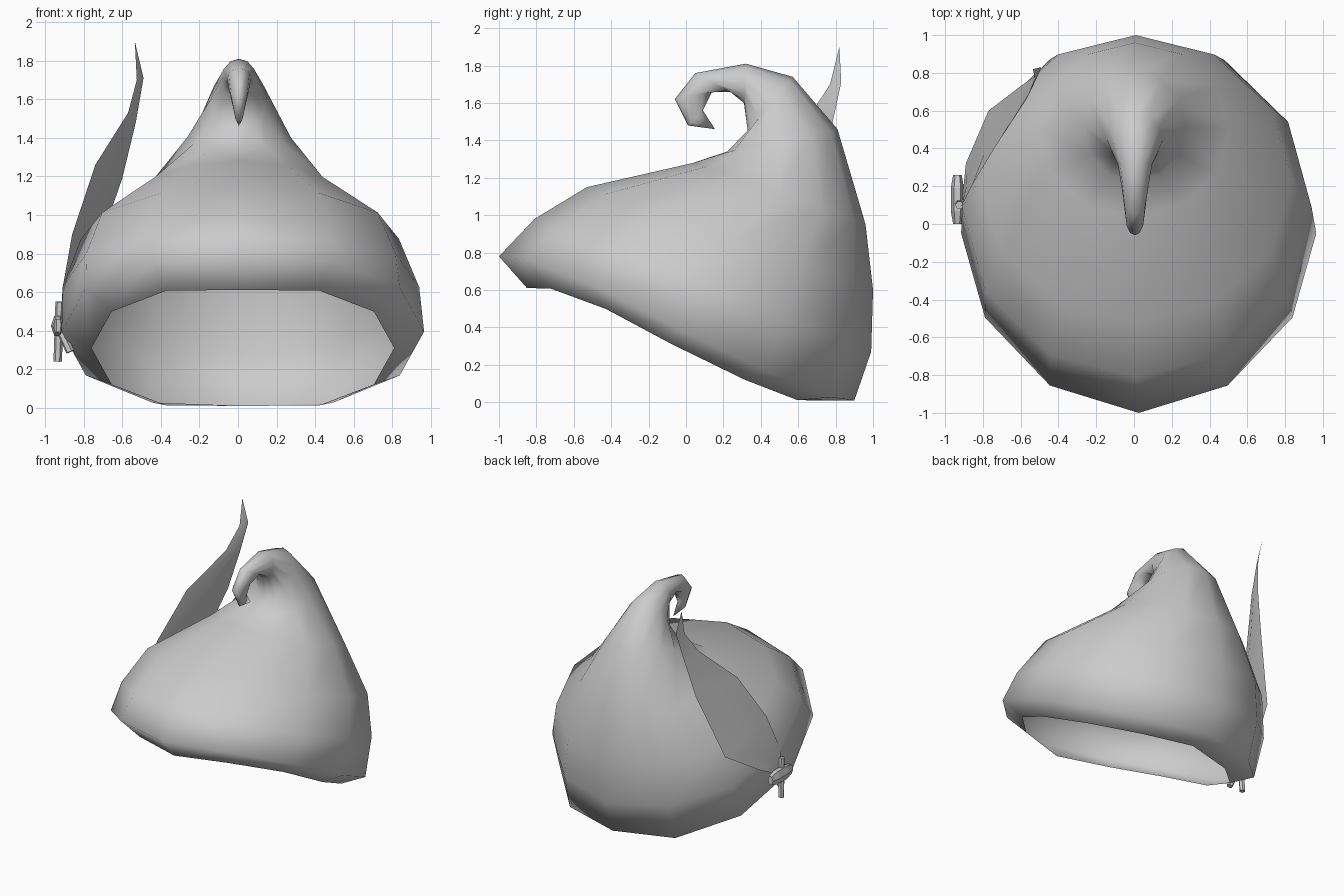
import bpy, bmesh, math
from mathutils import Vector

if "Cube" in bpy.data.objects:
    bpy.data.objects.remove(bpy.data.objects["Cube"])


def make_object(name, rows, closed, tip=None, smooth=True):
    """Skin consecutive rows of points, optionally ending in a single tip."""
    bm = bmesh.new()
    grid = [[bm.verts.new(p) for p in row] for row in rows]
    n = len(rows[0])
    span = range(n if closed else n - 1)
    for a, b in zip(grid, grid[1:]):
        for i in span:
            j = (i + 1) % n
            bm.faces.new((a[i], a[j], b[j], b[i]))
    if tip:
        t = bm.verts.new(tip)
        for i in span:
            bm.faces.new((grid[-1][i], grid[-1][(i + 1) % n], t))
    bmesh.ops.recalc_face_normals(bm, faces=bm.faces)
    mesh = bpy.data.meshes.new(name)
    bm.to_mesh(mesh)
    bm.free()
    for p in mesh.polygons:
        p.use_smooth = smooth
    obj = bpy.data.objects.new(name, mesh)
    bpy.context.collection.objects.link(obj)
    return obj


def ring(fy, fz, by, bz, half_width, shift=0.0, bend=0.0, sides=12):
    """Oval through a front and a back point of the side profile.
    shift moves its sides in x, bend gives the brim a slight S-curve."""
    f, b = Vector((0, fy, fz)), Vector((0, by, bz))
    c, r = (f + b) / 2, (f - b) / 2
    points = []
    for k in range(sides):
        t = k * math.tau / sides
        p = c + r * math.cos(t)
        p.x = half_width * math.sin(t) + shift
        p.z += bend * abs(math.sin(t)) * math.cos(t)
        p.y += bend * max(0, math.cos(t)) * math.sin(t) ** 2
        points.append(p)
    return points


def rod(name, start, end, radius, sides=6):
    a, b = Vector(start), Vector(end)
    bpy.ops.mesh.primitive_cylinder_add(vertices=sides, radius=radius, depth=(b - a).length,
                                        location=(a + b) / 2)
    o = bpy.context.object
    o.name = name
    o.rotation_euler = (b - a).to_track_quat('Z', 'Y').to_euler()
    return o


# Hat body: open brim rolling outward, cone, and curled-over tip
profile = [
    (-0.85, 0.61, 0.70, 0.01, 0.785, 0.025, 0.09),
    (-1.00, 0.78, 0.90, 0.01, 0.94, 0.025, 0.08),
    (-0.81, 0.98, 0.99, 0.27, 0.925, 0.015),
    (-0.53, 1.15, 1.00, 0.60, 0.825, 0.01),
    (0.04, 1.28, 0.96, 0.95, 0.50, 0.005),
    (0.22, 1.34, 0.81, 1.46, 0.27, 0.005),
    (0.33, 1.45, 0.57, 1.74, 0.15, 0.005),
    (0.31, 1.60, 0.32, 1.81, 0.09, 0.005),
    (0.24, 1.66, 0.05, 1.76, 0.063, 0.005),
    (0.14, 1.66, -0.06, 1.62, 0.05, 0.005),
    (0.09, 1.56, 0.01, 1.48, 0.022, 0.005),
]
make_object("hat_body", [ring(*p) for p in profile], True, tip=(0.005, 0.155, 1.46))

# Feather: front edge and back edge, folded along a spine
edges = [
    ((-0.92, 0.08, 0.44), (-0.91, 0.13, 0.42)),
    ((-0.91, 0.10, 0.62), (-0.89, 0.32, 0.52)),
    ((-0.86, 0.20, 0.90), (-0.77, 0.60, 0.70)),
    ((-0.74, 0.40, 1.26), (-0.60, 0.73, 1.19)),
    ((-0.57, 0.66, 1.53), (-0.53, 0.78, 1.48)),
    ((-0.525, 0.77, 1.70), (-0.49, 0.83, 1.71)),
]
rows = []
for a, b in edges:
    a, b = Vector(a), Vector(b)
    spine = (a + b) / 2 + Vector((0.05, -0.05, 0)) * (b - a).length
    rows.append((a, spine, b))
make_object("feather", rows, False, tip=(-0.535, 0.82, 1.90))

# Feather quill poking out above and below the clasp
rod("quill", (-0.925, 0.10, 0.55), (-0.935, 0.12, 0.24), 0.022)

# Clasp: short faceted band across the quill
clasp = [[Vector((-0.935 + w * 0.035 * math.cos(k * math.tau / 6), y,
                  0.425 + w * 0.06 * math.sin(k * math.tau / 6))) for k in range(6)]
         for y, w in ((0.0, 0.65), (0.07, 1), (0.19, 1), (0.26, 0.65))]
make_object("clasp", clasp, True, tip=(-0.935, 0.26, 0.425), smooth=False)

# Small tail below the clasp
rod("clasp_tail", (-0.92, 0.06, 0.40), (-0.87, 0.05, 0.29), 0.022)
